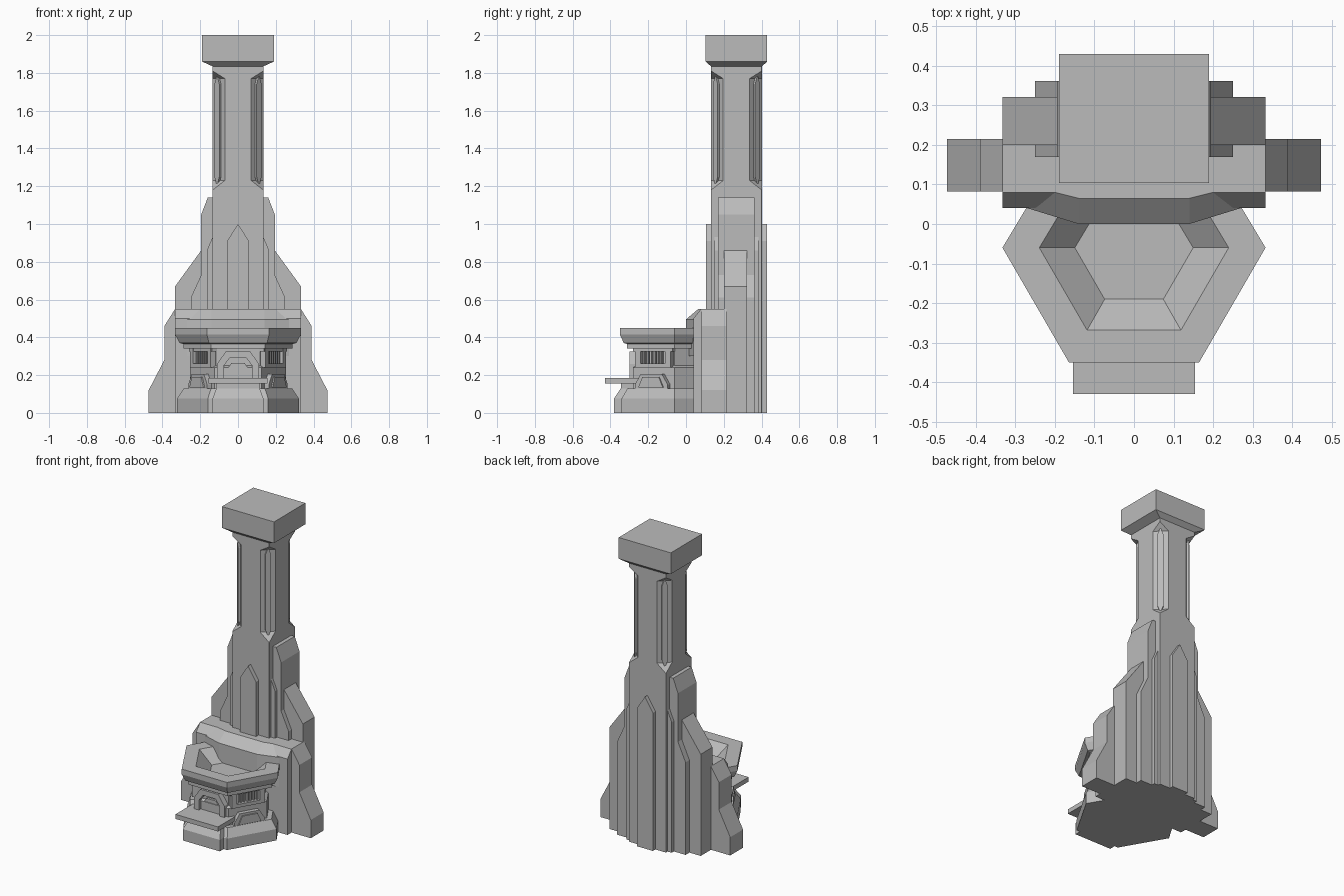
import bpy, bmesh, math
from mathutils import Matrix, Vector

if "Cube" in bpy.data.objects:
    bpy.data.objects.remove(bpy.data.objects["Cube"], do_unlink=True)

stone = bpy.data.materials.new("grey stone")
stone.use_nodes = True
GREY = (0.5, 0.5, 0.5, 1)
stone.diffuse_color = GREY
stone.node_tree.nodes["Principled BSDF"].inputs["Base Color"].default_value = GREY


def loft(name, rings, matrix=None):
    """Skin a stack of equal-length point rings and cap both ends."""
    bm = bmesh.new()
    rows = [[bm.verts.new(p) for p in ring] for ring in rings]
    n = len(rows[0])
    for a, b in zip(rows, rows[1:]):
        for i in range(n):
            j = (i + 1) % n
            bm.faces.new((a[i], a[j], b[j], b[i]))
    bm.faces.new(rows[0])
    bm.faces.new(rows[-1])
    if matrix:
        bm.transform(matrix)
    bmesh.ops.recalc_face_normals(bm, faces=bm.faces)
    mesh = bpy.data.meshes.new(name)
    bm.to_mesh(mesh)
    bm.free()
    mesh.materials.append(stone)
    obj = bpy.data.objects.new(name, mesh)
    bpy.context.collection.objects.link(obj)
    return obj


def slab(name, half, y0, y1, matrix=None):
    """Symmetric front outline (right half, bottom to top) extruded in y."""
    outline = half + [(-x, z) for x, z in reversed(half) if x > 0]
    return loft(name, [[(x, y, z) for x, z in outline] for y in (y0, y1)], matrix)


def box(name, x0, x1, y0, y1, z0, z1, matrix=None):
    ring = [(x0, y0), (x1, y0), (x1, y1), (x0, y1)]
    return loft(name, [[(x, y, z) for x, y in ring] for z in (z0, z1)], matrix)


# Chimney shaft: square, with corners cut away along the upper part
CY = 0.267


def shaft_ring(z, cut, r=0.135):
    pts = []
    for k in range(4):
        turn = Matrix.Rotation(k * math.pi / 2, 3, 'Z')
        for p in ((r, -r + cut, z), (r, r - cut, z)):
            pts.append(turn @ Vector(p) + Vector((0, CY, 0)))
    return pts


loft("chimney_shaft", [shaft_ring(0, .001), shaft_ring(1.18, .001), shaft_ring(1.23, .065),
                       shaft_ring(1.77, .065), shaft_ring(1.81, .001), shaft_ring(1.84, .001)])
for k in range(4):
    m = Matrix.Translation((0, CY, 0)) @ Matrix.Rotation(math.pi / 4 + k * math.pi / 2, 4, 'Z')
    slab("shaft_corner_rib", [(0, 1.2), (.018, 1.25), (.018, 1.74), (0, 1.79)], -.158, -.13, m)

# Chimney cap with a sloping underside
loft("chimney_cap", [[(sx * x, CY + sy * y, z) for sx, sy in ((1, 1), (-1, 1), (-1, -1), (1, -1))]
                     for x, y, z in ((.135, .135, 1.835), (.19, .163, 1.86), (.19, .163, 2))])

# Rock slabs stacked around the shaft
slab("pointed_slab", [(.058, 0), (.058, .91), (0, 1)], .105, .428)
slab("inner_slab", [(.165, 0), (.165, .86), (.135, .93)], .15, .385)
slab("tall_slab", [(.25, 0), (.25, .61), (.195, .73), (.195, 1.05), (.16, 1.14)], .17, .362)
slab("shoulder_slab", [(.333, 0), (.333, .67), (.195, .86)], .2, .322)
slab("buttress_slab", [(.473, 0), (.473, .12), (.39, .28), (.39, .46), (.333, .55)], .082, .215)

# Broad base block with a bevelled front edge
loft("base_block", [[(x, y, z) for y, z in ((.04, 0), (.04, .5), (.08, .55), (.2, .55), (.2, 0))]
                    for x in (-.333, .333)])

# Faceted hump behind the basin
loft("base_hump", [[(-.14, y, z), (.14, y, z), (w, .04, z2), (w, .1, z2), (-w, .1, z2), (-w, .04, z2)]
                   for y, z, z2, w in ((0, .3, .3, .27), (0, .495, .495, .27))]
     + [[(-.14, .065, .55), (.14, .065, .55), (.2, .08, .55), (.2, .1, .55),
         (-.2, .1, .55), (-.2, .08, .55)]])


# Hexagonal gatehouse and its hollow basin
def hex_ring(s, z, rear=.05):
    rx = s * .333 - .6 * (rear + .06)
    half = [(.165 * s, -.06 - .29 * s), (.333 * s, -.06), (rx, rear)]
    return [(x, y, z) for x, y in half] + [(-x, y, z) for x, y in reversed(half)]


loft("gatehouse", [hex_ring(s, z) for s, z in (
    (.97, 0), (.97, .075), (.86, .13), (.76, .13), (.76, .24), (.7, .25), (.7, .34), (.87, .34),
    (.87, .365), (.93, .37), (1, .415), (1, .45))]
    + [hex_ring(.72, .45, .04), hex_ring(.45, .37, 0)])

# Front plinth, landing plate and door
loft("front_plinth", [[(-w, y, z), (w, y, z), (w, -.2, z), (-w, -.2, z)]
                      for w, y, z in ((.135, -.382, 0), (.135, -.382, .075), (.115, -.345, .13),
                                      (.115, -.345, .16))])
box("landing_plate", -.155, .155, -.43, -.25, .155, .185)
arch = [(.11, .18), (.11, .26), (.065, .325)]
hole = [(.075, .18), (.075, .25), (.045, .29)]
outer = arch + [(-x, z) for x, z in reversed(arch)]
inner = [(-x, z) for x, z in hole] + [(x, z) for x, z in reversed(hole)]
loft("door_frame", [[(x, y, z) for x, z in outer + inner] for y in (-.3, -.24)])
slab("door_panel", [(.055, .18), (.055, .235), (.035, .265)], -.278, -.25)

# Barred window, sill and lower panel on each diagonal wall
for side in (1, -1):
    wall = Vector((side * .249 * .7, -.06 - .145 * .7, 0))
    m = Matrix.Translation(wall) @ Matrix.Rotation(side * math.radians(60), 4, 'Z')
    box("window_lintel", -.12, .12, -.028, .02, .325, .342, m)
    box("window_sill", -.1, .1, -.03, .02, .24, .262, m)
    for u in (-1, 1):
        box("window_post", u * .092 - .017, u * .092 + .017, -.03, .02, .24, .342, m)
    for i in range(7):
        u = (i - 3) * .021
        box("window_bar", u - .005, u + .005, -.016, .01, .255, .33, m)
    slab("wall_panel", [(.1, .12), (.1, .15), (.065, .205)], -.045, .01, m)
    slab("wall_panel_inset", [(.075, .135), (.05, .19)], -.053, -.04, m)
